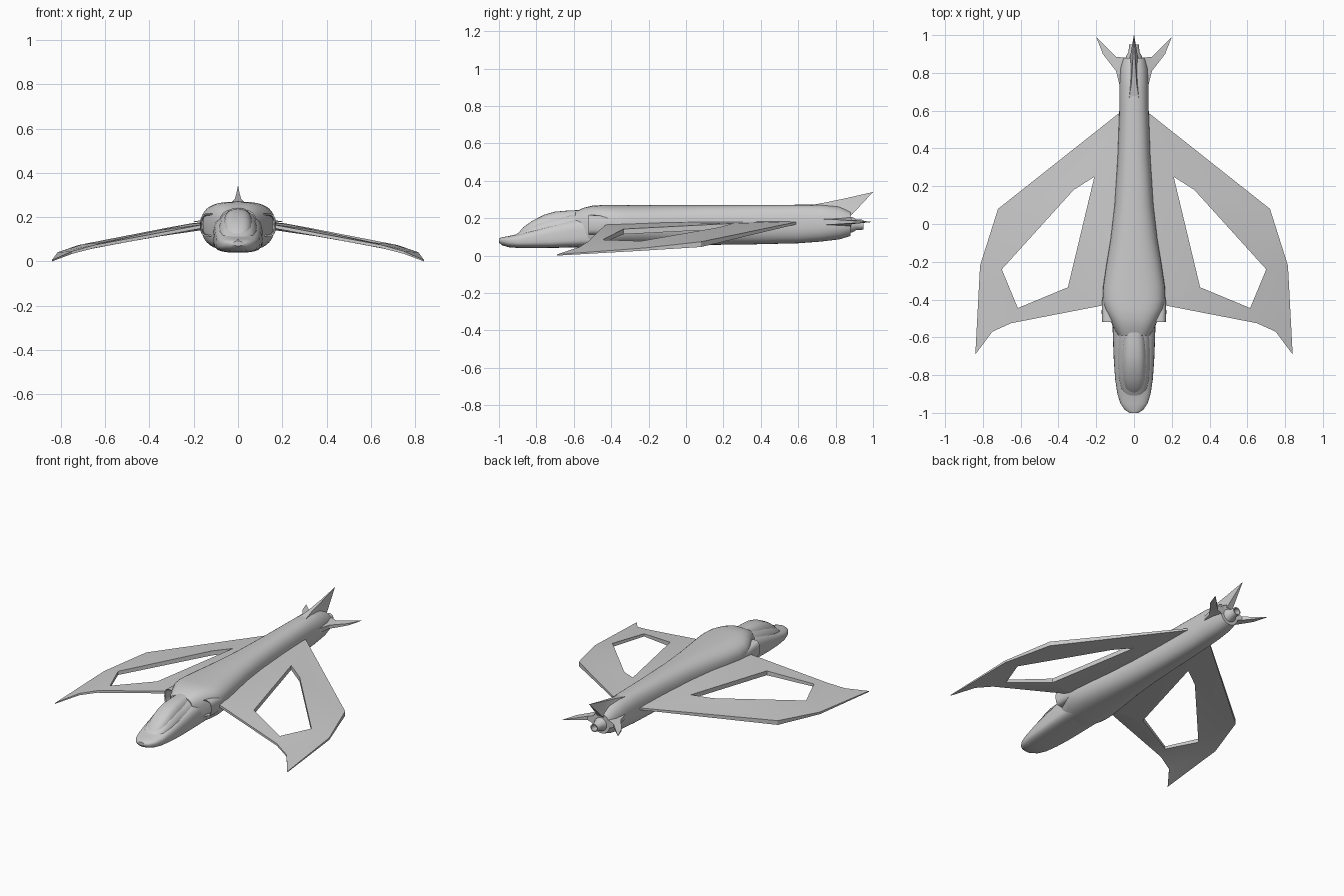
import bpy, bmesh
from math import sin, cos, pi, radians


def finish(name, bm, mirror=False, angle=30):
    bmesh.ops.recalc_face_normals(bm, faces=bm.faces)
    me = bpy.data.meshes.new(name)
    bm.to_mesh(me)
    bm.free()
    ob = bpy.data.objects.new(name, me)
    bpy.context.collection.objects.link(ob)
    bpy.ops.object.select_all(action='DESELECT')
    ob.select_set(True)
    bpy.context.view_layer.objects.active = ob
    bpy.ops.object.shade_smooth_by_angle(angle=radians(angle))
    if mirror:
        ob.modifiers.new("Mirror", 'MIRROR')
    return ob


def spow(v, e):
    return (1 if v >= 0 else -1) * abs(v) ** e


def loft(name, sections, n=40, cx=0.0, mirror=False, cap_end=True):
    """Rounded sections along y: (y, half width, bottom z, top z, z of widest point, exponent)."""
    bm = bmesh.new()
    rings = []
    for y, w, zb, zt, zm, e in sections:
        ring = []
        for i in range(n):
            a = 2 * pi * i / n
            s = spow(sin(a), 2 / e)
            z = zm + s * ((zt - zm) if s > 0 else (zm - zb))
            ring.append(bm.verts.new((cx + w * spow(cos(a), 2 / e), y, z)))
        rings.append(ring)
    for r, q in zip(rings, rings[1:]):
        for i in range(n):
            j = (i + 1) % n
            bm.faces.new((r[i], r[j], q[j], q[i]))
    bm.faces.new(rings[0])
    if cap_end:
        bm.faces.new(rings[-1])
    return finish(name, bm, mirror, 35)


def plate(name, pts, faces, axis=2, mirror=False):
    """Thin plate: points (x, y, z, half thickness), thickened both ways along an axis."""
    bm = bmesh.new()
    sides = []
    for s in (1, -1):
        row = []
        for p in pts:
            co = list(p[:3])
            co[axis] += s * p[3]
            row.append(bm.verts.new(co))
        sides.append(row)
    top, bot = sides
    edges = {(f[i], f[(i + 1) % len(f)]) for f in faces for i in range(len(f))}
    for f in faces:
        bm.faces.new([top[i] for i in f])
        bm.faces.new([bot[i] for i in reversed(f)])
    for a, b in edges:
        if (b, a) not in edges:
            bm.faces.new((top[b], top[a], bot[a], bot[b]))
    return finish(name, bm, mirror, 15)


# Main fuselage
loft("fuselage", [
    (-0.59, 0.085, 0.06, 0.235, 0.15, 3),
    (-0.55, 0.108, 0.05, 0.255, 0.15, 3),
    (-0.50, 0.130, 0.045, 0.267, 0.16, 3),
    (-0.45, 0.155, 0.045, 0.27, 0.17, 2.8),
    (-0.40, 0.166, 0.047, 0.27, 0.17, 2.7),
    (-0.33, 0.163, 0.05, 0.27, 0.17, 2.6),
    (-0.22, 0.147, 0.052, 0.27, 0.17, 2.5),
    (-0.08, 0.124, 0.055, 0.27, 0.17, 2.5),
    (0.10, 0.103, 0.057, 0.27, 0.17, 2.5),
    (0.35, 0.087, 0.06, 0.271, 0.17, 2.5),
    (0.60, 0.078, 0.066, 0.272, 0.17, 2.5),
    (0.72, 0.078, 0.075, 0.272, 0.17, 2.4),
    (0.82, 0.074, 0.087, 0.262, 0.17, 2.2),
    (0.88, 0.064, 0.105, 0.235, 0.17, 2)])

# Nose hull under the cockpit
loft("nose", [
    (-1.00, 0.022, 0.070, 0.092, 0.08, 2),
    (-0.985, 0.048, 0.056, 0.098, 0.08, 2.2),
    (-0.95, 0.072, 0.045, 0.104, 0.08, 2.6),
    (-0.90, 0.088, 0.041, 0.115, 0.08, 3),
    (-0.82, 0.100, 0.040, 0.140, 0.085, 3.2),
    (-0.72, 0.107, 0.041, 0.170, 0.09, 3.4),
    (-0.60, 0.112, 0.044, 0.200, 0.10, 3.4),
    (-0.45, 0.115, 0.047, 0.220, 0.11, 3.4)])

# Canopy frame and glass
loft("canopy_frame", [
    (-0.91, 0.050, 0.08, 0.112, 0.09, 2.4),
    (-0.87, 0.074, 0.08, 0.142, 0.09, 2.6),
    (-0.80, 0.087, 0.08, 0.178, 0.09, 2.8),
    (-0.72, 0.093, 0.08, 0.207, 0.09, 2.8),
    (-0.57, 0.098, 0.08, 0.232, 0.09, 2.8)])
loft("canopy", [
    (-0.895, 0.030, 0.09, 0.122, 0.10, 2.2),
    (-0.87, 0.052, 0.09, 0.152, 0.10, 2.6),
    (-0.82, 0.065, 0.09, 0.187, 0.10, 3),
    (-0.76, 0.070, 0.09, 0.218, 0.10, 3),
    (-0.70, 0.072, 0.09, 0.235, 0.10, 3),
    (-0.63, 0.070, 0.09, 0.241, 0.10, 3),
    (-0.56, 0.064, 0.09, 0.244, 0.10, 3)])

# Side air intakes, open at the front
loft("air_intake", [
    (-0.44, 0.028, 0.123, 0.205, 0.165, 3),
    (-0.515, 0.032, 0.118, 0.210, 0.165, 3),
    (-0.52, 0.038, 0.112, 0.217, 0.165, 3),
    (-0.46, 0.039, 0.112, 0.215, 0.165, 3),
    (-0.40, 0.036, 0.118, 0.203, 0.165, 3),
    (-0.32, 0.020, 0.13, 0.19, 0.165, 3)], n=24, cx=0.132, mirror=True)

# Forward-swept wings, each a frame around a five-sided opening
wing = [
    (0.05, 0.61, 0.178, 0.006), (0.72, 0.08, 0.060, 0.014),
    (0.815, -0.22, 0.034, 0.007), (0.84, -0.69, 0.003, 0.003),
    (0.75, -0.57, 0.040, 0.006), (0.65, -0.525, 0.067, 0.007),
    (0.16, -0.43, 0.158, 0.008), (0.05, -0.43, 0.170, 0.012),
    (0.21, 0.25, 0.158, 0.014), (0.32, 0.18, 0.137, 0.015),
    (0.70, -0.24, 0.066, 0.012), (0.615, -0.445, 0.076, 0.009),
    (0.35, -0.335, 0.128, 0.014)]
plate("wing", wing, [
    (0, 1, 9, 8), (1, 10, 9), (1, 2, 10), (2, 5, 11, 10), (2, 3, 4, 5),
    (5, 6, 12, 11), (6, 7, 12), (7, 0, 8, 12)], mirror=True)

# Tail fins
plate("tail_side_fin", [
    (0.04, 0.68, 0.18, 0.028), (0.078, 0.74, 0.18, 0.014),
    (0.095, 0.81, 0.18, 0.012), (0.165, 0.90, 0.18, 0.006),
    (0.20, 0.99, 0.18, 0.001), (0.095, 0.885, 0.18, 0.012),
    (0.04, 0.88, 0.18, 0.030)],
    [(0, 1, 2, 5, 6), (2, 3, 4, 5)], mirror=True)
plate("tail_top_fin", [
    (0, 0.64, 0.265, 0.03), (0, 0.74, 0.283, 0.014), (0, 0.86, 0.308, 0.007),
    (0, 1.00, 0.340, 0.001), (0, 0.89, 0.222, 0.020), (0, 0.86, 0.20, 0.03)],
    [(0, 1, 4, 5), (1, 2, 3, 4)], axis=0)

# Exhaust nozzle with a recessed mouth
loft("exhaust_nozzle", [
    (0.84, 0.046, 0.119, 0.211, 0.165, 2),
    (0.89, 0.041, 0.124, 0.206, 0.165, 2),
    (0.91, 0.029, 0.136, 0.194, 0.165, 2),
    (0.95, 0.026, 0.139, 0.191, 0.165, 2),
    (0.95, 0.020, 0.145, 0.185, 0.165, 2),
    (0.91, 0.018, 0.147, 0.183, 0.165, 2)], n=24)
